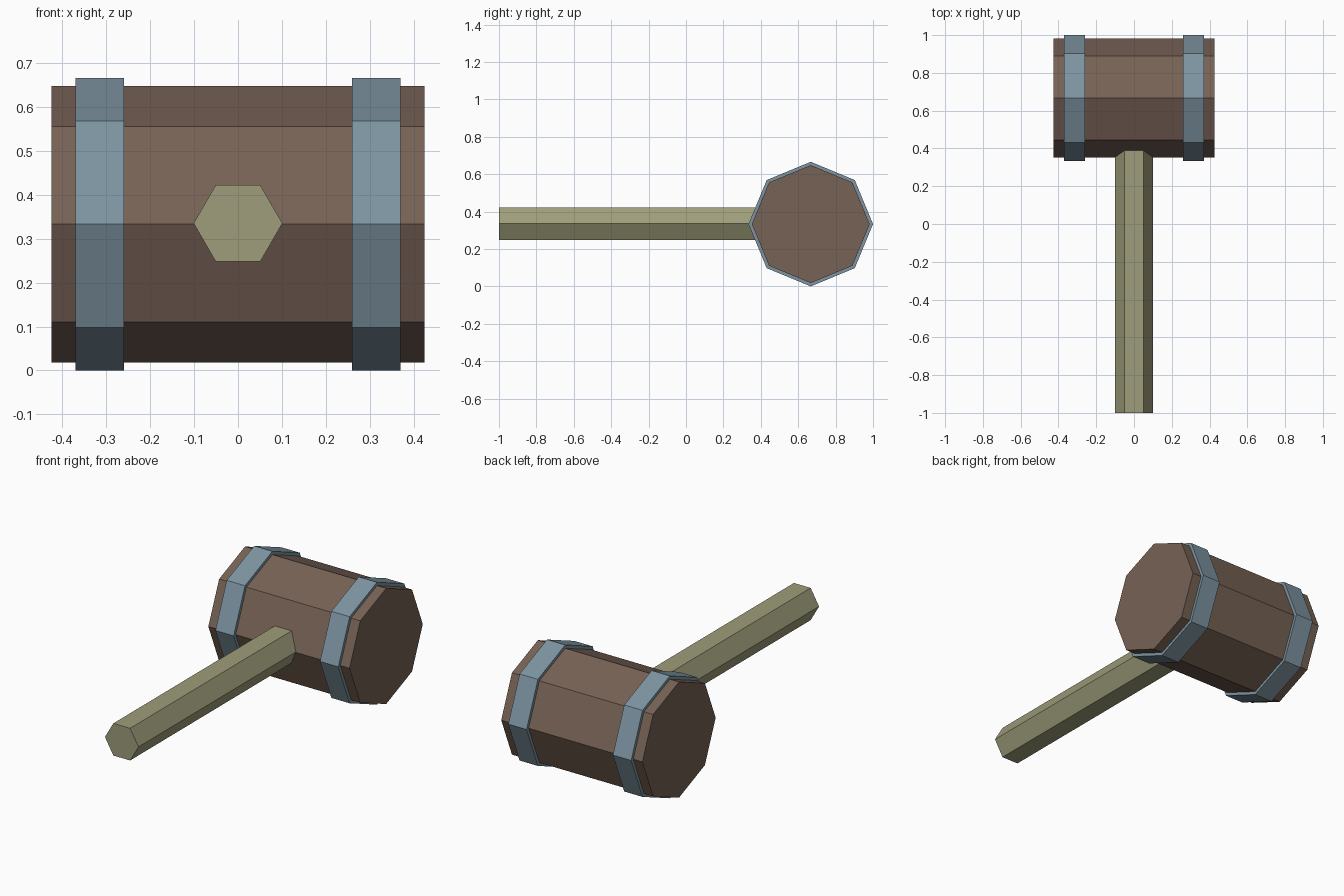
import bpy
from math import pi
from mathutils import Matrix

cube = bpy.data.objects.get("Cube")
if cube:
    bpy.data.objects.remove(cube, do_unlink=True)


def material(name, rgb):
    mat = bpy.data.materials.new(name)
    mat.use_nodes = True
    colour = (*rgb, 1)
    mat.diffuse_color = colour
    mat.node_tree.nodes["Principled BSDF"].inputs["Base Color"].default_value = colour
    return mat


def prism(name, sides, radius, start, end, axis, centre, mat):
    """Flat-sided bar running from start to end along the x or y axis."""
    bpy.ops.mesh.primitive_cylinder_add(vertices=sides, radius=radius, depth=end - start)
    obj = bpy.context.object
    obj.name = obj.data.name = name
    middle = (start + end) / 2
    if axis == "X":
        turn = Matrix.Rotation(pi / 2, 4, "Y")
        place = (middle, centre[0], centre[1])
    else:
        # A corner of the hexagon points to each side
        turn = Matrix.Rotation(pi / 2, 4, "X") @ Matrix.Rotation(pi / 2, 4, "Z")
        place = (centre[0], middle, centre[1])
    obj.data.transform(turn)
    obj.location = place
    obj.data.materials.append(mat)
    return obj


brown = material("brown wood", (0.185, 0.122, 0.091))
steel = material("blue grey metal", (0.205, 0.296, 0.355))
olive = material("pale olive wood", (0.342, 0.337, 0.196))

HEAD = (0.667, 0.333)  # y and z of the head's axis

# Octagonal head
prism("mallet_head", 8, 0.315, -0.425, 0.425, "X", HEAD, brown)

# Metal bands near each end
for side, x in (("left", 0.315), ("right", -0.315)):
    prism(side + "_band", 8, 0.333, x - 0.055, x + 0.055, "X", HEAD, steel)

# Hexagonal handle, set into the head
prism("handle", 6, 0.101, -1.0, 0.6, "Y", (0, 0.335), olive)
